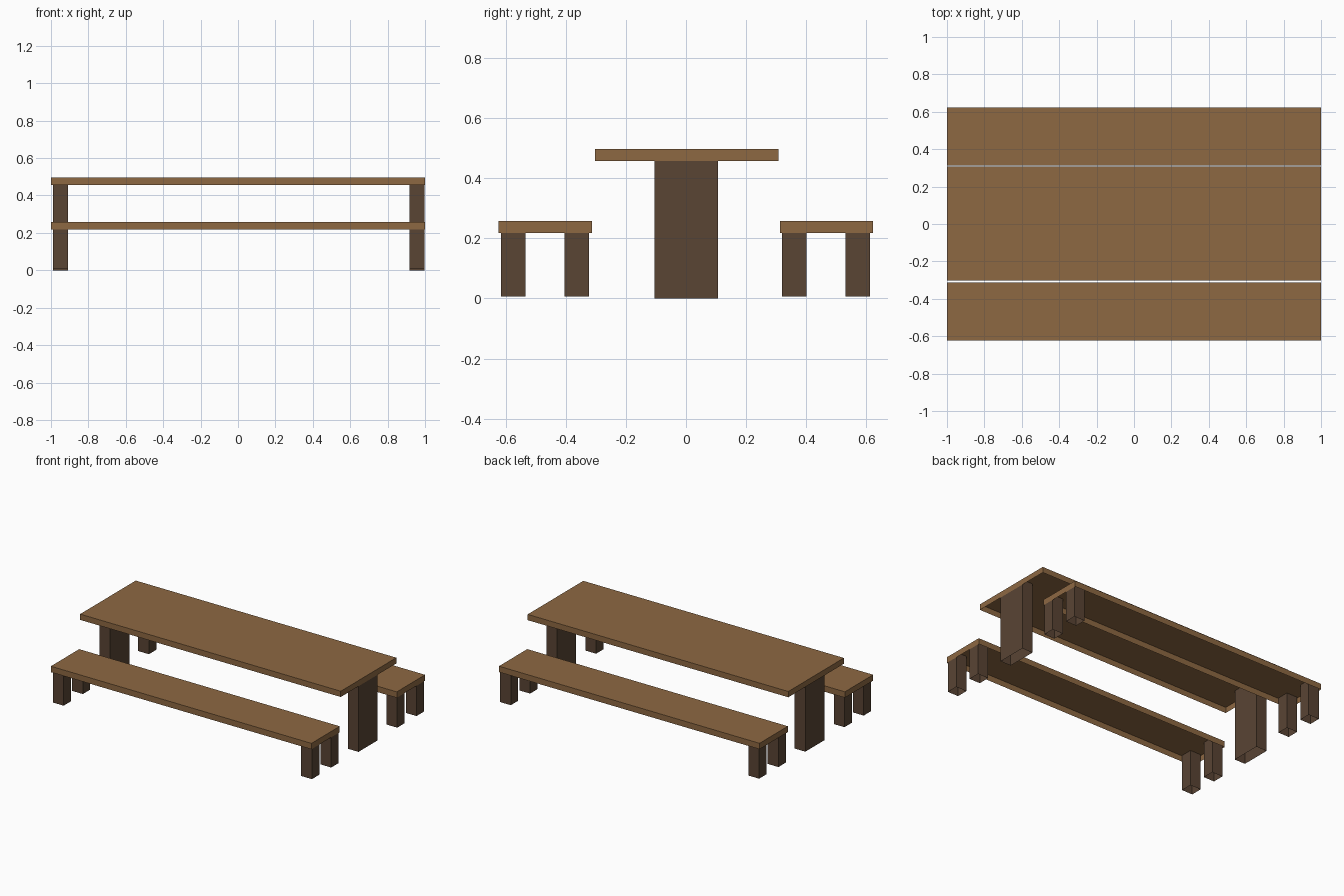
import bpy, bmesh

if "Cube" in bpy.data.objects:
    bpy.data.objects.remove(bpy.data.objects["Cube"])


def material(name, color):
    mat = bpy.data.materials.new(name)
    mat.diffuse_color = color
    mat.use_nodes = True
    mat.node_tree.nodes["Principled BSDF"].inputs["Base Color"].default_value = mat.diffuse_color
    return mat


wood = material("wood", (0.27, 0.14, 0.055, 1))
dark_wood = material("dark_wood", (0.10, 0.058, 0.034, 1))


def open_box(name, x, y, z, mat):
    """Box between (min, max) ranges, open on the underside."""
    bm = bmesh.new()
    bmesh.ops.create_cube(bm, size=1)
    for v in bm.verts:
        for i, (lo, hi) in enumerate((x, y, z)):
            v.co[i] = lo if v.co[i] < 0 else hi
    bm.normal_update()
    bottom = [f for f in bm.faces if f.normal.z < -0.5]
    bmesh.ops.delete(bm, geom=bottom, context='FACES_ONLY')
    mesh = bpy.data.meshes.new(name)
    bm.to_mesh(mesh)
    bm.free()
    mesh.materials.append(mat)
    obj = bpy.data.objects.new(name, mesh)
    bpy.context.collection.objects.link(obj)
    return obj


LENGTH = (-1.0, 1.0)
LEG_ENDS = {"left": (-0.99, -0.908), "right": (0.916, 0.998)}

# table: top slab on two broad supports
open_box("table_top", LENGTH, (-0.302, 0.307), (0.457, 0.497), wood)
for end, x in LEG_ENDS.items():
    open_box(f"table_support_{end}", x, (-0.104, 0.106), (0.0, 0.495), dark_wood)

# benches: a seat slab on four square legs each
for side, y0 in (("front", -0.623), ("back", 0.312)):
    open_box(f"{side}_bench_seat", LENGTH, (y0, y0 + 0.31), (0.217, 0.258), wood)
    for end, x in LEG_ENDS.items():
        for row, dy in (("near", 0.008), ("far", 0.219)):
            open_box(f"{side}_bench_leg_{end}_{row}", x,
                     (y0 + dy, y0 + dy + 0.081), (0.006, 0.256), dark_wood)
